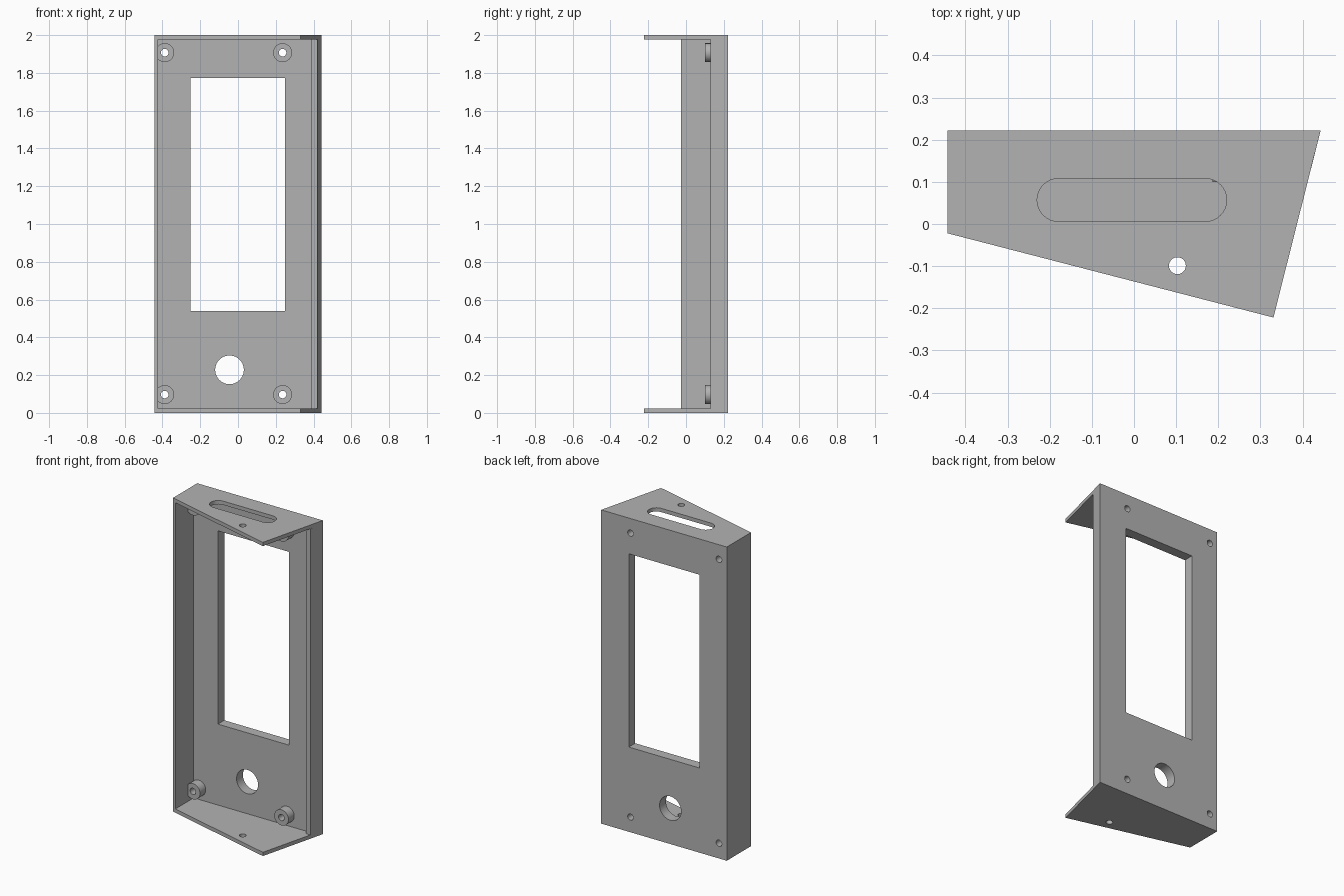
import bpy, bmesh, math
from mathutils import Vector

if "Cube" in bpy.data.objects:
    bpy.data.objects.remove(bpy.data.objects["Cube"])

H, T = 2.0, 0.024            # overall height, end plate thickness
BACK, PANEL = 0.222, 0.158   # rear and front faces of the back panel

grey = bpy.data.materials.new("plain grey")
grey.use_nodes = True
grey.diffuse_color = (0.45, 0.45, 0.45, 1)
grey.node_tree.nodes["Principled BSDF"].inputs["Base Color"].default_value = (0.45, 0.45, 0.45, 1)


def prism(name, outline, lo, hi, axis="Z"):
    """Extrude an outline along Z (x, y points) or Y (x, z points)."""
    bm = bmesh.new()
    place = (lambda a, b: (a, b, lo)) if axis == "Z" else (lambda a, b: (a, lo, b))
    step = Vector((0, 0, hi - lo)) if axis == "Z" else Vector((0, hi - lo, 0))
    face = bm.faces.new([bm.verts.new(place(a, b)) for a, b in outline])
    out = bmesh.ops.extrude_face_region(bm, geom=[face])
    bmesh.ops.translate(bm, vec=step, verts=[v for v in out["geom"] if isinstance(v, bmesh.types.BMVert)])
    bmesh.ops.recalc_face_normals(bm, faces=bm.faces)
    mesh = bpy.data.meshes.new(name)
    bm.to_mesh(mesh)
    bm.free()
    mesh.materials.append(grey)
    obj = bpy.data.objects.new(name, mesh)
    bpy.context.collection.objects.link(obj)
    return obj


def circle(x, y, r, n=40):
    return [(x + r * math.cos(math.tau * i / n), y + r * math.sin(math.tau * i / n)) for i in range(n)]


def slot(x0, x1, y, r, n=16):
    """Outline with rounded ends, centred between x0 and x1."""
    pts = []
    for cx, start in ((x1 - r, -math.pi / 2), (x0 + r, math.pi / 2)):
        for i in range(n + 1):
            a = start + math.pi * i / n
            pts.append((cx + r * math.cos(a), y + r * math.sin(a)))
    return pts


def cut(obj, cutters):
    """Subtract the cutters for good and discard them."""
    bpy.context.view_layer.objects.active = obj
    for c in cutters:
        c.hide_render = True
        mod = obj.modifiers.new("cut", "BOOLEAN")
        mod.operation, mod.solver, mod.object = "DIFFERENCE", "EXACT", c
        bpy.ops.object.modifier_apply(modifier=mod.name)
        bpy.data.objects.remove(c)


parts = []

# Back panel with the deep side wall and the short slanted side wall
channel = [(-0.443, BACK), (-0.443, -0.022), (-0.423, -0.027), (-0.423, PANEL),
           (0.397, PANEL), (0.39, 0.13), (0.42, 0.13), (0.443, BACK)]
panel = prism("back_panel_and_walls", channel, T, H - T)
screws = [(x, z) for x in (-0.388, 0.236) for z in (0.097, 1.907)]
window = [(-0.252, 0.54), (0.248, 0.54), (0.248, 1.772), (-0.252, 1.772)]
openings = [window, circle(-0.045, 0.228, 0.076)] + [circle(x, z, 0.02) for x, z in screws]
cut(panel, [prism("cutter", o, 0.05, 0.3, "Y") for o in openings])
parts.append(panel)

# End plates: both have a small hole, only the top has the slot
plate = [(-0.443, BACK), (-0.443, -0.022), (0.331, -0.222), (0.443, BACK)]
for name, z in (("bottom_plate", 0), ("top_plate", H - T)):
    obj = prism(name, plate, z, z + T)
    holes = [circle(0.103, -0.099, 0.02)]
    if z:
        holes.append(slot(-0.23, 0.22, 0.057, 0.051))
    cut(obj, [prism("cutter", h, z - 0.1, z + 0.1) for h in holes])
    parts.append(obj)

# Screw bosses on the inside of the panel
for i, (x, z) in enumerate(screws):
    boss = prism(f"screw_boss_{i + 1}", circle(x, z, 0.05), 0.1, PANEL + 0.004, "Y")
    cut(boss, [prism("cutter", circle(x, z, 0.02), 0, 0.3, "Y")])
    parts.append(boss)

# Smooth the round surfaces, keep the edges sharp
bpy.ops.object.select_all(action="DESELECT")
for obj in parts:
    obj.select_set(True)
bpy.context.view_layer.objects.active = panel
bpy.ops.object.shade_smooth_by_angle(angle=math.radians(30))
